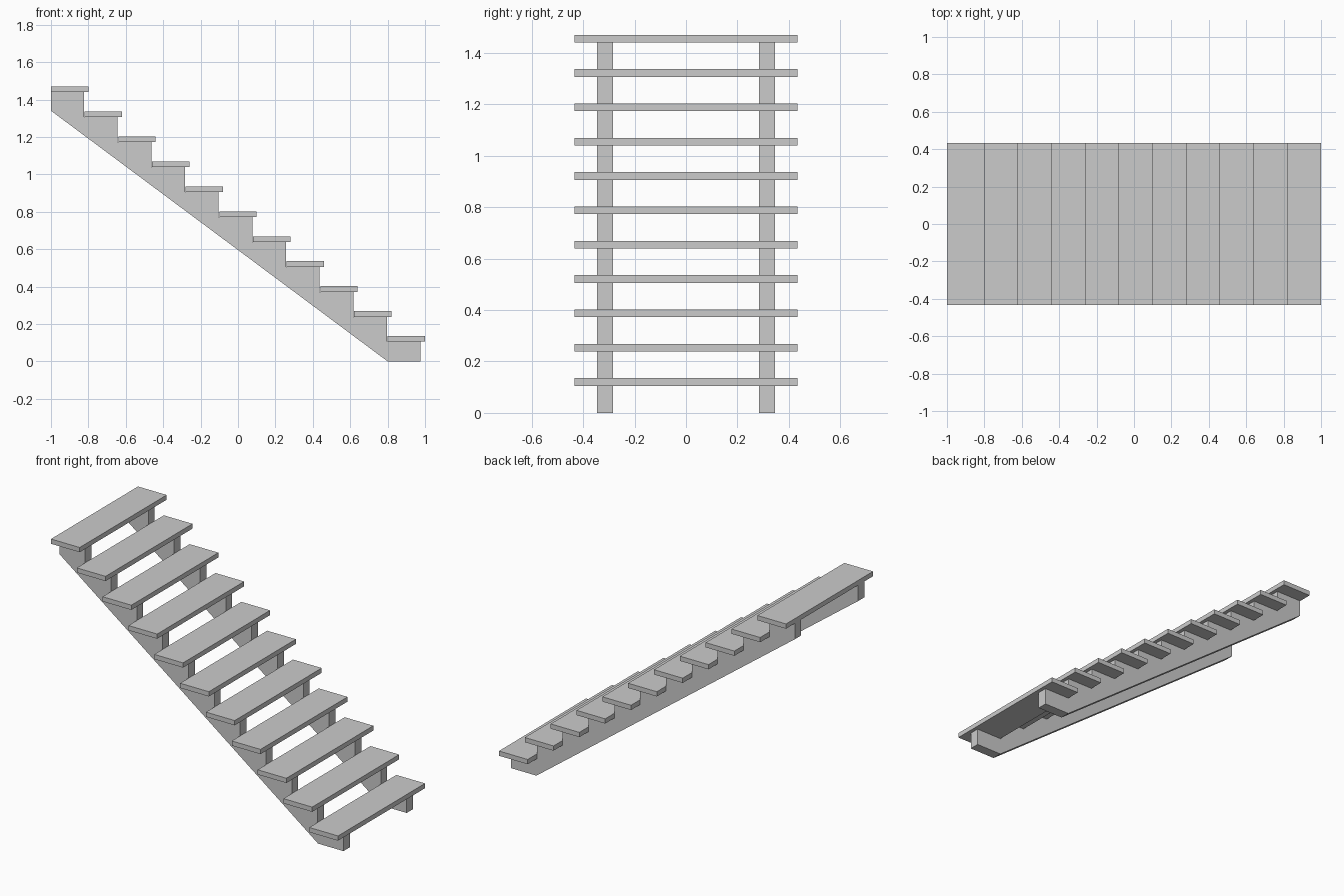
import bpy, bmesh

if "Cube" in bpy.data.objects:
    bpy.data.objects.remove(bpy.data.objects["Cube"])

STEPS = 11
RUN, RISE = 0.18, 0.1335
THICK, DEPTH, HALF_W = 0.03, 0.2, 0.433
FIRST_TOP = 0.135


def extrude_profile(name, profile, y0, y1):
    """Extrude an x-z outline from y0 to y1."""
    bm = bmesh.new()
    face = bm.faces.new([bm.verts.new((x, y0, z)) for x, z in profile])
    ext = bmesh.ops.extrude_face_region(bm, geom=[face])
    verts = [g for g in ext["geom"] if isinstance(g, bmesh.types.BMVert)]
    bmesh.ops.translate(bm, verts=verts, vec=(0, y1 - y0, 0))
    bmesh.ops.recalc_face_normals(bm, faces=bm.faces)
    mesh = bpy.data.meshes.new(name)
    bm.to_mesh(mesh)
    bm.free()
    obj = bpy.data.objects.new(name, mesh)
    bpy.context.collection.objects.link(obj)
    return obj


# Treads, bottom to top
for i in range(STEPS):
    x, z = 1.0 - i * RUN, FIRST_TOP + i * RISE
    extrude_profile(f"tread_{i + 1}",
                    [(x - DEPTH, z - THICK), (x, z - THICK), (x, z), (x - DEPTH, z)],
                    -HALF_W, HALF_W)

# Sawtooth stringer outline: foot, steps, back end, sloped underside
outline = [(0.8, 0.0), (0.977, 0.0)]
for i in range(STEPS):
    z = FIRST_TOP - THICK + i * RISE
    front = 0.977 - i * RUN
    back = front - RUN if i < STEPS - 1 else -1.0
    outline += [(front, z), (back, z)]
outline.append((-1.0, 1.34))

# Pair of stringers
for side, y0, y1 in (("front", -0.346, -0.283), ("back", 0.283, 0.346)):
    extrude_profile(f"{side}_stringer", outline, y0, y1)
